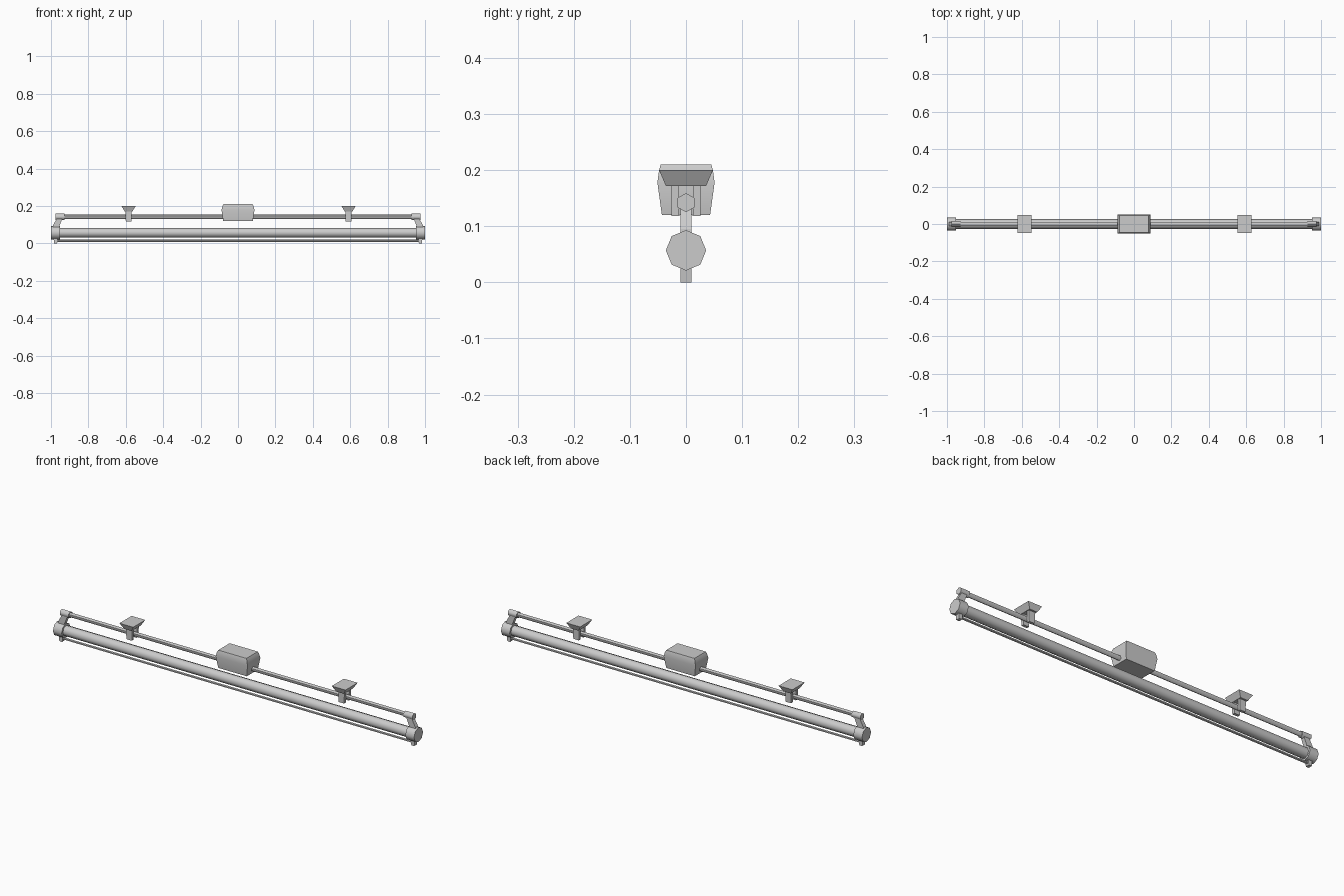
import bpy, bmesh
from math import pi, cos, sin

if "Cube" in bpy.data.objects:
    bpy.data.objects.remove(bpy.data.objects["Cube"])


def make(name, verts, faces, smooth=None):
    me = bpy.data.meshes.new(name)
    me.from_pydata(verts, [], faces)
    bm = bmesh.new()
    bm.from_mesh(me)
    bmesh.ops.recalc_face_normals(bm, faces=bm.faces)
    bm.to_mesh(me)
    bm.free()
    ob = bpy.data.objects.new(name, me)
    bpy.context.collection.objects.link(ob)
    if smooth:
        bpy.ops.object.select_all(action='DESELECT')
        ob.select_set(True)
        bpy.context.view_layer.objects.active = ob
        bpy.ops.object.shade_smooth_by_angle(angle=smooth)
    return ob


def loft(name, rings, smooth=None):
    """Skin a list of equal-length vertex rings and close both ends."""
    n = len(rings[0])
    faces = [[k * n + i, k * n + (i + 1) % n, (k + 1) * n + (i + 1) % n, (k + 1) * n + i]
             for k in range(len(rings) - 1) for i in range(n)]
    faces += [list(range(n)), list(range((len(rings) - 1) * n, len(rings) * n))]
    return make(name, [v for r in rings for v in r], faces, smooth)


def tube(name, x0, x1, z, r, n, smooth=pi / 3):
    """Closed tube along x with n sides and a corner at the top."""
    return loft(name, [[(x, r * sin(2 * pi * i / n), z + r * cos(2 * pi * i / n))
                        for i in range(n)] for x in (x0, x1)], smooth)


def rect(cx, cy, z, hx, hy):
    return [(cx - hx, cy - hy, z), (cx + hx, cy - hy, z),
            (cx + hx, cy + hy, z), (cx - hx, cy + hy, z)]


# long parts
tube("lamp_tube", -0.96, 0.96, 0.057, 0.026, 8)
tube("support_rail", -0.96, 0.96, 0.142, 0.012, 6)
tube("lower_rod", -0.98, 0.98, 0.014, 0.006, 6)

# central housing, widest above the middle
loft("central_housing", [rect(0, 0, 0.12, 0.079, 0.043),
                         rect(0, 0, 0.178, 0.088, 0.051),
                         rect(0, 0, 0.20, 0.083, 0.048),
                         rect(0, 0, 0.21, 0.078, 0.045)], pi / 6)

for s, side in ((-1, "left"), (1, "right")):
    # end fittings
    tube(side + "_lamp_cap", s * 0.952, s * 1.0, 0.057, 0.036, 8)
    tube(side + "_rail_cap", s * 0.928, s * 0.977, 0.142, 0.017, 6)
    # slanted arm joining the rail cap to the lamp cap
    loft(side + "_arm", [rect(s * 0.973, 0, 0.07, 0.018, 0.01),
                         rect(s * 0.972, 0, 0.095, 0.018, 0.01),
                         rect(s * 0.953, 0, 0.135, 0.015, 0.01)])
    # tab that holds the lower rod
    loft(side + "_rod_tab", [rect(s * 0.975, 0, 0.0, 0.008, 0.01),
                             rect(s * 0.975, 0, 0.035, 0.012, 0.01)])
    # ceiling bracket: flared plate with two legs straddling the rail
    bx = s * 0.588 + 0.003
    loft(side + "_bracket_plate", [rect(bx, 0, 0.172, 0.021, 0.036),
                                   rect(bx, 0, 0.20, 0.038, 0.048)])
    for t, leg in ((-1, "front"), (1, "back")):
        loft(f"{side}_{leg}_bracket_leg", [rect(bx, t * 0.019, 0.118, 0.015, 0.007),
                                           rect(bx, t * 0.02, 0.174, 0.017, 0.007)])
